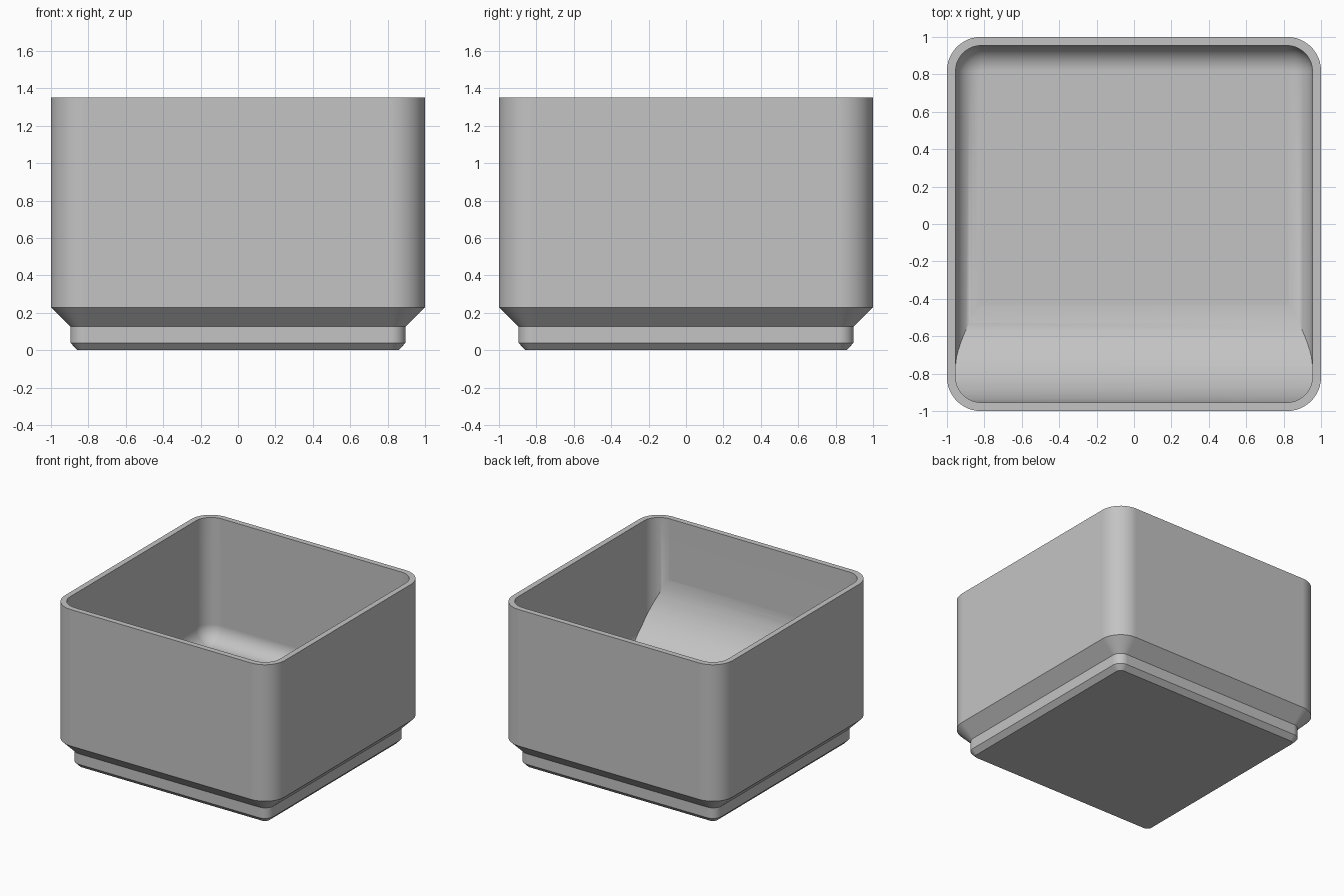
import bpy, bmesh, math

if "Cube" in bpy.data.objects:
    bpy.data.objects.remove(bpy.data.objects["Cube"])

TOP, FLOOR = 1.35, 0.34
INNER, INNER_R, FILLET = 0.954, 0.137, 0.132   # cavity half width, corner radius, floor fillet


def ring(half, radius, z, segs=12):
    """Rounded square outline at height z."""
    pts = []
    c = half - radius
    for q, (sx, sy) in enumerate([(1, 1), (-1, 1), (-1, -1), (1, -1)]):
        for i in range(segs + 1):
            a = math.pi / 2 * (q + i / segs)
            pts.append((sx * c + radius * math.cos(a), sy * c + radius * math.sin(a), z))
    return pts


def loft(name, rings):
    """Closed solid skinned through matching outlines."""
    bm = bmesh.new()
    loops = [[bm.verts.new(p) for p in r] for r in rings]
    n = len(loops[0])
    for lo, hi in zip(loops, loops[1:]):
        for i in range(n):
            j = (i + 1) % n
            bm.faces.new((lo[i], lo[j], hi[j], hi[i]))
    bm.faces.new(loops[0][::-1])
    bm.faces.new(loops[-1])
    bmesh.ops.recalc_face_normals(bm, faces=bm.faces)
    mesh = bpy.data.meshes.new(name)
    bm.to_mesh(mesh)
    bm.free()
    obj = bpy.data.objects.new(name, mesh)
    bpy.context.collection.objects.link(obj)
    return obj


def subtract(target, cutter):
    mod = target.modifiers.new("cut", 'BOOLEAN')
    mod.operation = 'DIFFERENCE'
    mod.solver = 'EXACT'
    mod.object = cutter
    bpy.context.view_layer.objects.active = target
    bpy.ops.object.modifier_apply(modifier=mod.name)
    bpy.data.objects.remove(cutter, do_unlink=True)


# Outer shell with stepped stacking foot
storage_bin = loft("storage_bin", [
    ring(0.858, 0.039, 0.0),
    ring(0.896, 0.077, 0.039),
    ring(0.896, 0.077, 0.126),
    ring(1.0, 0.181, 0.229),
    ring(1.0, 0.181, TOP),
])

# Cavity with rounded floor edges
cavity_rings = []
for i in range(11):
    a = math.pi / 2 * i / 10
    inset = FILLET * (1 - math.sin(a))
    cavity_rings.append(ring(INNER - inset, INNER_R - inset, FLOOR + FILLET * (1 - math.cos(a))))
cavity_rings.append(ring(INNER, INNER_R, TOP + 0.2))
cavity = loft("cavity_cutter", cavity_rings)

# Curved scoop rising from the floor to the front wall
R = 0.556
arc = [(-0.4 - R * math.sin(t), FLOOR - 0.001 + R * (1 - math.cos(t)))
       for t in (math.pi / 2 * i / 20 for i in range(21))]
profile = arc + [(-1.2, FLOOR + R), (-1.2, FLOOR - 0.15), (-0.4, FLOOR - 0.15)]
scoop = loft("scoop_cutter", [[(x, y, z) for y, z in profile] for x in (-1.2, 1.2)])

subtract(cavity, scoop)
subtract(storage_bin, cavity)

# Colour and shading
grey = bpy.data.materials.new("light_grey")
grey.diffuse_color = (0.55, 0.55, 0.55, 1)
grey.use_nodes = True
grey.node_tree.nodes["Principled BSDF"].inputs["Base Color"].default_value = grey.diffuse_color
storage_bin.data.materials.clear()
storage_bin.data.materials.append(grey)
for p in storage_bin.data.polygons:
    p.material_index = 0

bpy.ops.object.select_all(action='DESELECT')
storage_bin.select_set(True)
bpy.context.view_layer.objects.active = storage_bin
bpy.ops.object.shade_smooth_by_angle(angle=math.radians(30))
weighted = storage_bin.modifiers.new("even_shading", 'WEIGHTED_NORMAL')
weighted.keep_sharp = True
